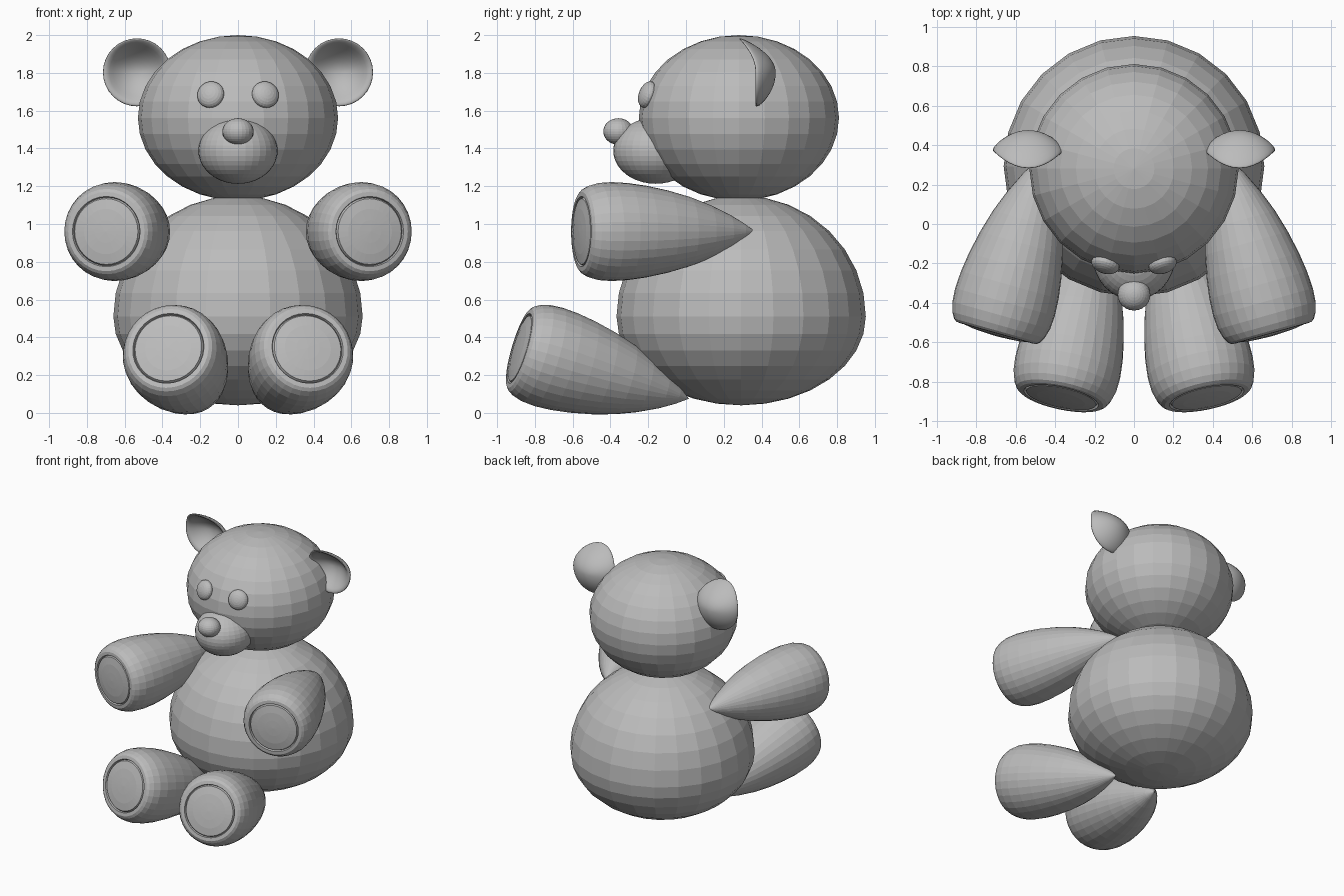
import bpy, bmesh, math
from mathutils import Vector, Matrix

if "Cube" in bpy.data.objects:
    bpy.data.objects.remove(bpy.data.objects["Cube"])

plush = bpy.data.materials.new("plush grey")
plush.diffuse_color = (0.5, 0.5, 0.5, 1)
plush.use_nodes = True
plush.node_tree.nodes["Principled BSDF"].inputs["Base Color"].default_value = plush.diffuse_color


def finish(name, bm):
    bmesh.ops.recalc_face_normals(bm, faces=bm.faces)
    mesh = bpy.data.meshes.new(name)
    bm.to_mesh(mesh)
    bm.free()
    mesh.materials.append(plush)
    ob = bpy.data.objects.new(name, mesh)
    bpy.context.collection.objects.link(ob)
    return ob


def ball(name, centre, radii, segs=24, rings=16, top=None, facing=None):
    """Faceted ellipsoid; 'top' gives the upper half its own height."""
    bm = bmesh.new()
    bmesh.ops.create_uvsphere(bm, u_segments=segs, v_segments=rings, radius=1)
    for v in bm.verts:
        h = top if top and v.co.z > 0 else radii[2]
        v.co = Vector((v.co.x * radii[0], v.co.y * radii[1], v.co.z * h))
    rot = Matrix()
    if facing:
        rot = Vector(facing).to_track_quat('Z', 'Y').to_matrix().to_4x4()
    bm.transform(Matrix.Translation(centre) @ rot)
    return finish(name, bm)


# Limb outline (distance from tip, radius), ending in a grooved, domed pad
LIMB = [(0, 0), (.06, .043), (.14, .09), (.25, .142), (.36, .184), (.48, .218),
        (.6, .243), (.7, .257), (.79, .262), (.86, .257), (.91, .243),
        (.94, .226), (.952, .21), (.954, .186), (.94, .181), (.953, .174),
        (.962, .12), (.966, .06), (.968, 0)]


def limb(name, tip, axis, fat=1.0, segs=32):
    bm = bmesh.new()
    verts = [bm.verts.new((r * fat, 0, t)) for t, r in LIMB]
    edges = [bm.edges.new(p) for p in zip(verts, verts[1:])]
    bmesh.ops.spin(bm, geom=verts + edges, cent=(0, 0, 0), axis=(0, 0, 1),
                   angle=math.tau, steps=segs)
    bmesh.ops.remove_doubles(bm, verts=bm.verts, dist=1e-4)
    rot = Vector(axis).to_track_quat('Z', 'Y').to_matrix().to_4x4()
    bm.transform(Matrix.Translation(tip) @ rot)
    return finish(name, bm)


def ear(name, x):
    """Thick disc, dished at the front, its top curling forward."""
    bm = bmesh.new()
    bmesh.ops.create_uvsphere(bm, u_segments=32, v_segments=20, radius=1)
    bm.transform(Matrix.Rotation(math.pi / 2, 4, 'X'))
    for v in bm.verts:
        u, s, w = v.co
        rho2 = u * u + w * w
        y = .435 - .06 * rho2 - .09 * max(w, 0) ** 2 + .04 * s
        if s < 0:
            y += .055 * max(0, 1 - rho2 / .75)
        v.co = (x + .18 * u, y, 1.803 + .18 * w)
    ob = finish(name, bm)
    ob.data.shade_smooth()
    return ob


# Torso and head
ball("body", (0, .292, .51), (.66, .66, .47), top=.64)
ball("head", (0, .28, 1.562), (.53, .53, .438))

# Face
ball("muzzle", (0, -.16, 1.388), (.21, .225, .175), 32, 20)
ball("nose", (0, -.358, 1.49), (.083, .08, .07), 24, 16)

# Paired parts
for side, s in (("left", -1), ("right", 1)):
    ball(side + "_eye", (s * .145, -.205, 1.685), (.073, .073, .042), 24, 12,
         facing=(s * .516, -1.733, .645))
    ear(side + "_ear", s * .535)
    limb(side + "_arm", (s * .44, .365, .96), (s * .27, -.963, 0))
    limb(side + "_leg", (s * .178, .015, .075), (s * .2, -.94, .28), 1.035)
